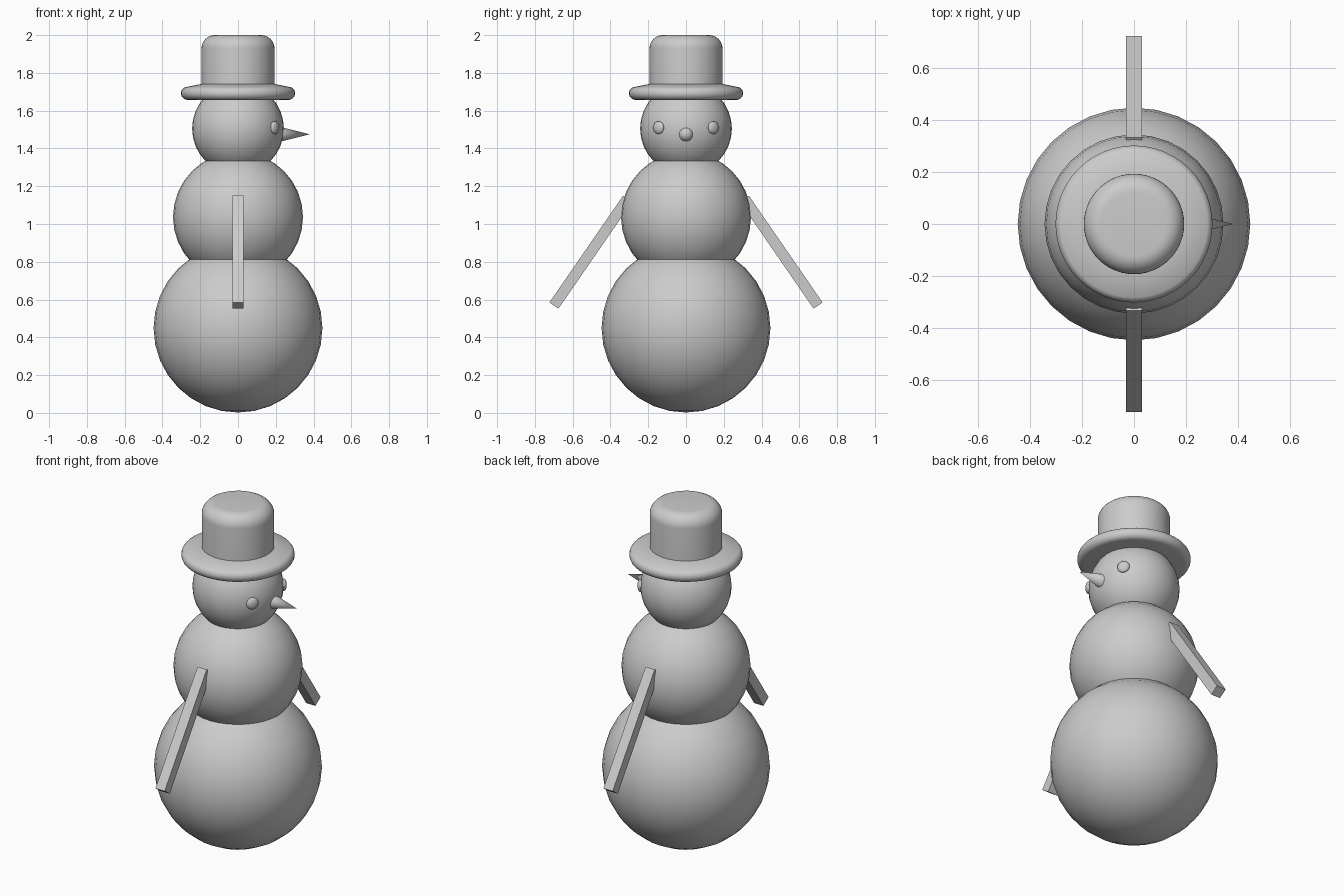
import bpy, bmesh, math
from mathutils import Matrix, Vector

if "Cube" in bpy.data.objects:
    bpy.data.objects.remove(bpy.data.objects["Cube"])

grey = bpy.data.materials.new("plain grey")
grey.diffuse_color = (0.6, 0.6, 0.6, 1)
grey.use_nodes = True
grey.node_tree.nodes["Principled BSDF"].inputs["Base Color"].default_value = grey.diffuse_color


def finish(name, bm, angle=None):
    """Turn a bmesh into a named object, smooth below the given angle."""
    bmesh.ops.recalc_face_normals(bm, faces=bm.faces)
    me = bpy.data.meshes.new(name)
    bm.to_mesh(me)
    bm.free()
    me.materials.append(grey)
    ob = bpy.data.objects.new(name, me)
    bpy.context.collection.objects.link(ob)
    if angle:
        bpy.ops.object.select_all(action='DESELECT')
        ob.select_set(True)
        bpy.context.view_layer.objects.active = ob
        bpy.ops.object.shade_smooth_by_angle(angle=math.radians(angle))
    return ob


def ball(name, centre, radius, scale=(1, 1, 1), turn=0, segs=32):
    bm = bmesh.new()
    mat = (Matrix.Translation(centre) @ Matrix.Rotation(turn, 4, 'Z')
           @ Matrix.Diagonal((*scale, 1)))
    bmesh.ops.create_uvsphere(bm, u_segments=segs, v_segments=segs // 2,
                              radius=radius, matrix=mat)
    return finish(name, bm, 40)


def lathe(name, profile, segs=48):
    """Spin an (r, z) profile around the z axis."""
    bm = bmesh.new()
    vs = [bm.verts.new((r, 0, z)) for r, z in profile]
    es = [bm.edges.new(p) for p in zip(vs, vs[1:])]
    bmesh.ops.spin(bm, geom=vs + es, axis=(0, 0, 1), cent=(0, 0, 0),
                   angle=math.tau, steps=segs)
    bmesh.ops.remove_doubles(bm, verts=bm.verts, dist=1e-4)
    return finish(name, bm, 40)


def arc(r, z, rad, a0, a1, n=6):
    """Points on a rounded profile corner."""
    return [(r + rad * math.cos(math.radians(a0 + (a1 - a0) * i / n)),
             z + rad * math.sin(math.radians(a0 + (a1 - a0) * i / n)))
            for i in range(n + 1)]


# Stacked snow balls
ball("lower_body", (0, 0, 0.449), 0.447)
ball("upper_body", (0, 0, 1.037), 0.344)
ball("head", (0, 0, 1.505), 0.243)

# Hat: rounded brim and crown
lathe("hat_brim", [(0, 1.657)] + arc(0.267, 1.692, 0.035, -90, 65, 8)
      + [(0.19, 1.742), (0, 1.742)])
lathe("hat_crown", [(0, 1.70), (0.193, 1.70)]
      + arc(0.123, 1.93, 0.07, 0, 90, 8) + [(0, 2.0)])

# Nose pointing along +x
bm = bmesh.new()
bmesh.ops.create_cone(bm, cap_ends=True, segments=32, radius1=0.045, radius2=0,
                      depth=0.18, matrix=Matrix.Translation((0.29, 0, 1.475))
                      @ Matrix.Rotation(math.pi / 2, 4, 'Y'))
finish("nose", bm, 40)

# Eyes and arms on both sides
for side, label in ((-1, "right"), (1, "left")):
    ball(label + "_eye", (0.195, side * 0.145, 1.51), 0.034, (0.48, 1, 1),
         side * math.atan2(0.145, 0.195), 16)

    # Straight square stick: outer edge runs from shoulder to hand
    bm = bmesh.new()
    along = Vector((0, 0.568 * side, -0.823))
    out = Vector((0, 0.823 * side, 0.568))
    shoulder = Vector((0, 0.333 * side, 1.15))
    length, thick = 0.687, 0.058
    mid = shoulder + along * length / 2 - out * thick / 2
    frame = Matrix((Vector((1, 0, 0)), out, along)).transposed().to_4x4()
    bmesh.ops.create_cube(bm, size=1, matrix=Matrix.Translation(mid) @ frame
                          @ Matrix.Diagonal((0.06, thick, length, 1)))
    finish(label + "_arm", bm)
